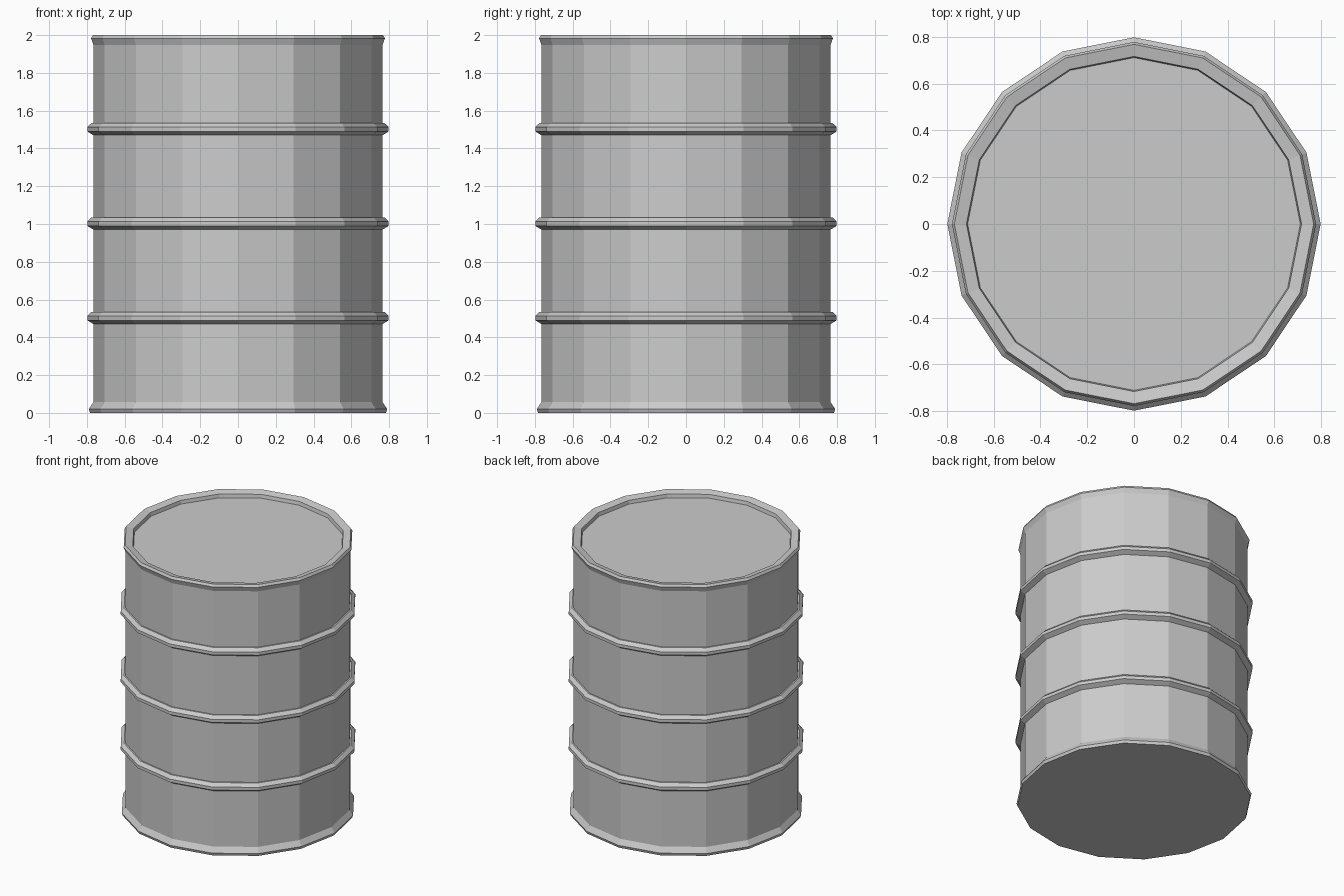
import bpy, bmesh
from math import cos, sin, tau

if "Cube" in bpy.data.objects:
    bpy.data.objects.remove(bpy.data.objects["Cube"])

SIDES = 16


def lathe(name, profile):
    """Revolve an (r, z) profile, bottom to top, and cap both ends."""
    bm = bmesh.new()
    rings = [[bm.verts.new((r * cos(tau * i / SIDES), r * sin(tau * i / SIDES), z))
              for i in range(SIDES)] for r, z in profile]
    for low, high in zip(rings, rings[1:]):
        for i in range(SIDES):
            j = (i + 1) % SIDES
            bm.faces.new((low[i], low[j], high[j], high[i]))
    bm.faces.new(rings[0][::-1])
    bm.faces.new(rings[-1])
    mesh = bpy.data.meshes.new(name)
    bm.to_mesh(mesh)
    bm.free()
    obj = bpy.data.objects.new(name, mesh)
    bpy.context.collection.objects.link(obj)
    return obj


BODY_R, RIB_R = 0.765, 0.798

# Flared foot
profile = [(0.783, 0.0), (0.79, 0.02), (BODY_R, 0.058)]

# Three raised hoops around the wall
for z in (0.5, 1.0, 1.5):
    profile += [(BODY_R, z - 0.03), (RIB_R, z - 0.01),
                (RIB_R, z + 0.013), (0.775, z + 0.035), (BODY_R, z + 0.035)]

# Top rim, sloping inward to a sunken lid
profile += [(BODY_R, 1.948), (0.778, 1.983), (0.768, 2.0),
            (0.716, 1.988), (0.711, 1.962)]

lathe("barrel", profile)
